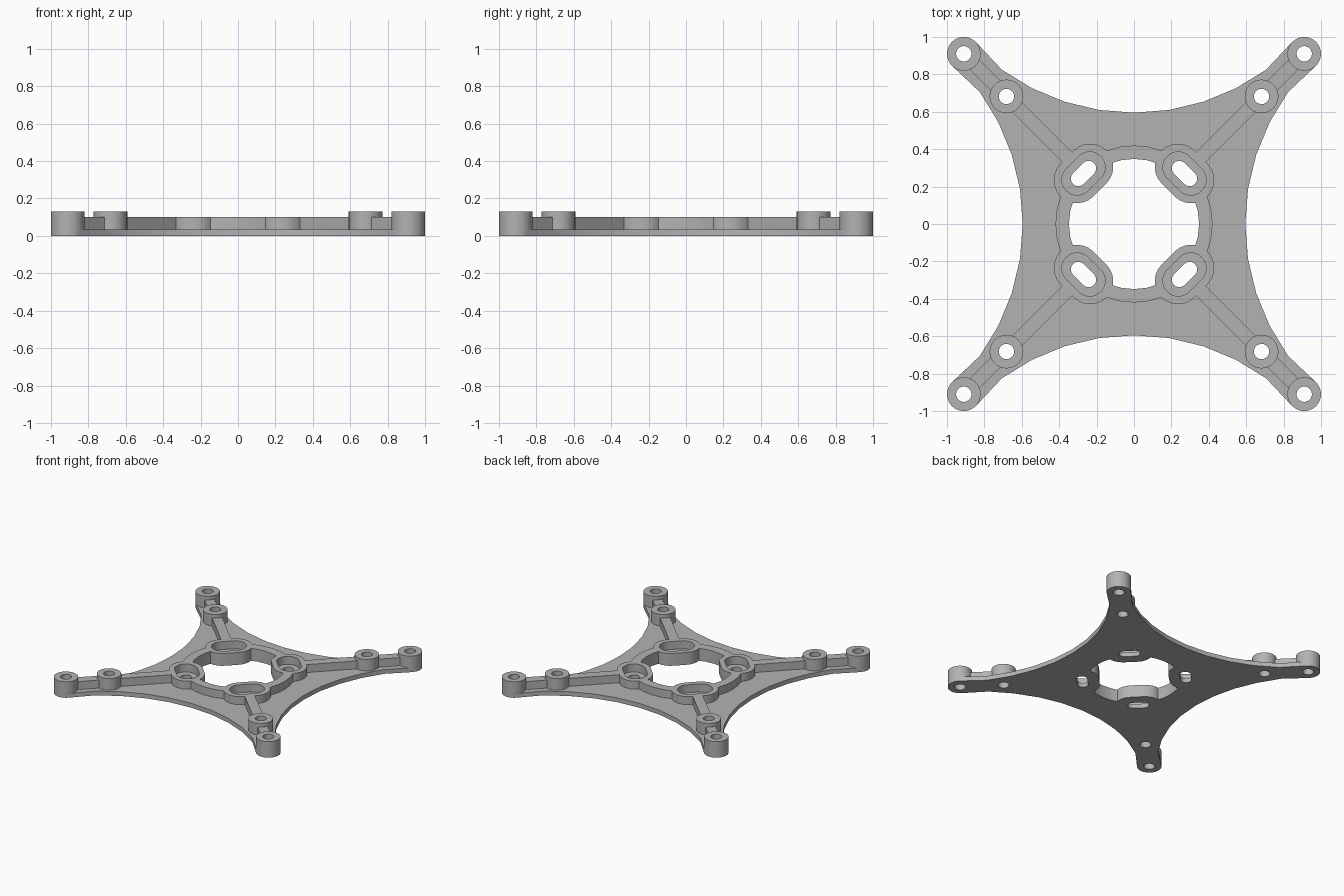
import bpy
import bmesh
from math import sin, cos, pi, radians, atan2, sqrt

cube = bpy.data.objects.get("Cube")
if cube:
    bpy.data.objects.remove(cube, do_unlink=True)

grey = bpy.data.materials.new("matte grey")
grey.use_nodes = True
colour = (0.45, 0.45, 0.45, 1)
grey.diffuse_color = colour
grey.node_tree.nodes["Principled BSDF"].inputs["Base Color"].default_value = colour

PLATE, RIB, BOSS = 0.035, 0.10, 0.13   # top heights
CORNER, MID, SLOT = 0.91, 0.682, 0.27  # diagonal positions
QUADRANTS = [(1, 1), (-1, 1), (-1, -1), (1, -1)]


def prism(name, outline, z0, z1):
    """Extrude a counter-clockwise outline from z0 to z1."""
    bm = bmesh.new()
    face = bm.faces.new([bm.verts.new((x, y, z0)) for x, y in outline])
    top = bmesh.ops.extrude_face_region(bm, geom=[face])["geom"]
    bmesh.ops.translate(bm, vec=(0, 0, z1 - z0),
                        verts=[g for g in top if isinstance(g, bmesh.types.BMVert)])
    bmesh.ops.recalc_face_normals(bm, faces=bm.faces)
    mesh = bpy.data.meshes.new(name)
    bm.to_mesh(mesh)
    bm.free()
    mesh.materials.append(grey)
    obj = bpy.data.objects.new(name, mesh)
    bpy.context.collection.objects.link(obj)
    return obj


def arc(cx, cy, r, start, end, steps):
    return [(cx + r * cos(start + (end - start) * i / steps),
             cy + r * sin(start + (end - start) * i / steps)) for i in range(steps + 1)]


def circle(cx, cy, r, sides=32):
    return arc(cx, cy, r, 0, 2 * pi, sides)[:-1]


def capsule(a, b, r):
    """Outline of a slot running from point a to point b."""
    t = atan2(b[1] - a[1], b[0] - a[0])
    return arc(*b, r, t - pi / 2, t + pi / 2, 12) + arc(*a, r, t + pi / 2, t + 3 * pi / 2, 12)


def combine(target, tool, operation):
    mod = target.modifiers.new(operation.title(), "BOOLEAN")
    mod.operation = operation
    mod.solver = "EXACT"
    mod.object = tool
    bpy.context.view_layer.objects.active = target
    bpy.ops.object.modifier_apply(modifier=mod.name)
    bpy.data.objects.remove(tool, do_unlink=True)


# Base plate: four concave sides joined by round corners
outline = []
for k in range(4):
    turn = k * pi / 2
    side = [(1.2 * sin(radians(a)), 0.595 + 1.2 * (1 - cos(radians(a))))
            for a in range(36, -37, -9)]
    corner = arc(-CORNER, CORNER, 0.09, pi / 4, 5 * pi / 4, 16)
    outline += [(x * cos(turn) - y * sin(turn), x * sin(turn) + y * cos(turn))
                for x, y in side + corner]
frame = prism("mounting_frame", outline, 0, PLATE)

# Raised ring with the round central opening
combine(frame, prism("ring", circle(0, 0, 0.42), 0.01, RIB), "UNION")
combine(frame, prism("opening", circle(0, 0, 0.348), -0.1, 0.3), "DIFFERENCE")


def slot_shape(sx, sy, half, r):
    """Slot outline lying across the diagonal of a quadrant."""
    return capsule((sx * (SLOT - half), sy * (SLOT + half)),
                   (sx * (SLOT + half), sy * (SLOT - half)), r)


# Slot housings, diagonal ribs and screw bosses
for sx, sy in QUADRANTS:
    combine(frame, prism("slot_housing", slot_shape(sx, sy, 0.035, 0.124), 0, RIB), "UNION")
    w = 0.0375 / sqrt(2)
    rib = [(sx * SLOT + sy * w, sy * SLOT - sx * w),
           (sx * CORNER + sy * w, sy * CORNER - sx * w),
           (sx * CORNER - sy * w, sy * CORNER + sx * w),
           (sx * SLOT - sy * w, sy * SLOT + sx * w)]
    combine(frame, prism("rib", rib, 0.015, RIB), "UNION")
    for d in (MID, CORNER):
        combine(frame, prism("boss", circle(sx * d, sy * d, 0.09), 0.02, BOSS), "UNION")

# Pockets, through slots and screw holes
for sx, sy in QUADRANTS:
    combine(frame, prism("pocket", slot_shape(sx, sy, 0.033, 0.083), PLATE, 0.3), "DIFFERENCE")
    combine(frame, prism("slot", slot_shape(sx, sy, 0.028, 0.04), -0.1, 0.3), "DIFFERENCE")
    for d in (MID, CORNER):
        combine(frame, prism("hole", circle(sx * d, sy * d, 0.041), -0.1, 0.3), "DIFFERENCE")

frame.select_set(True)
bpy.context.view_layer.objects.active = frame
bpy.ops.object.shade_smooth_by_angle(angle=radians(30))
